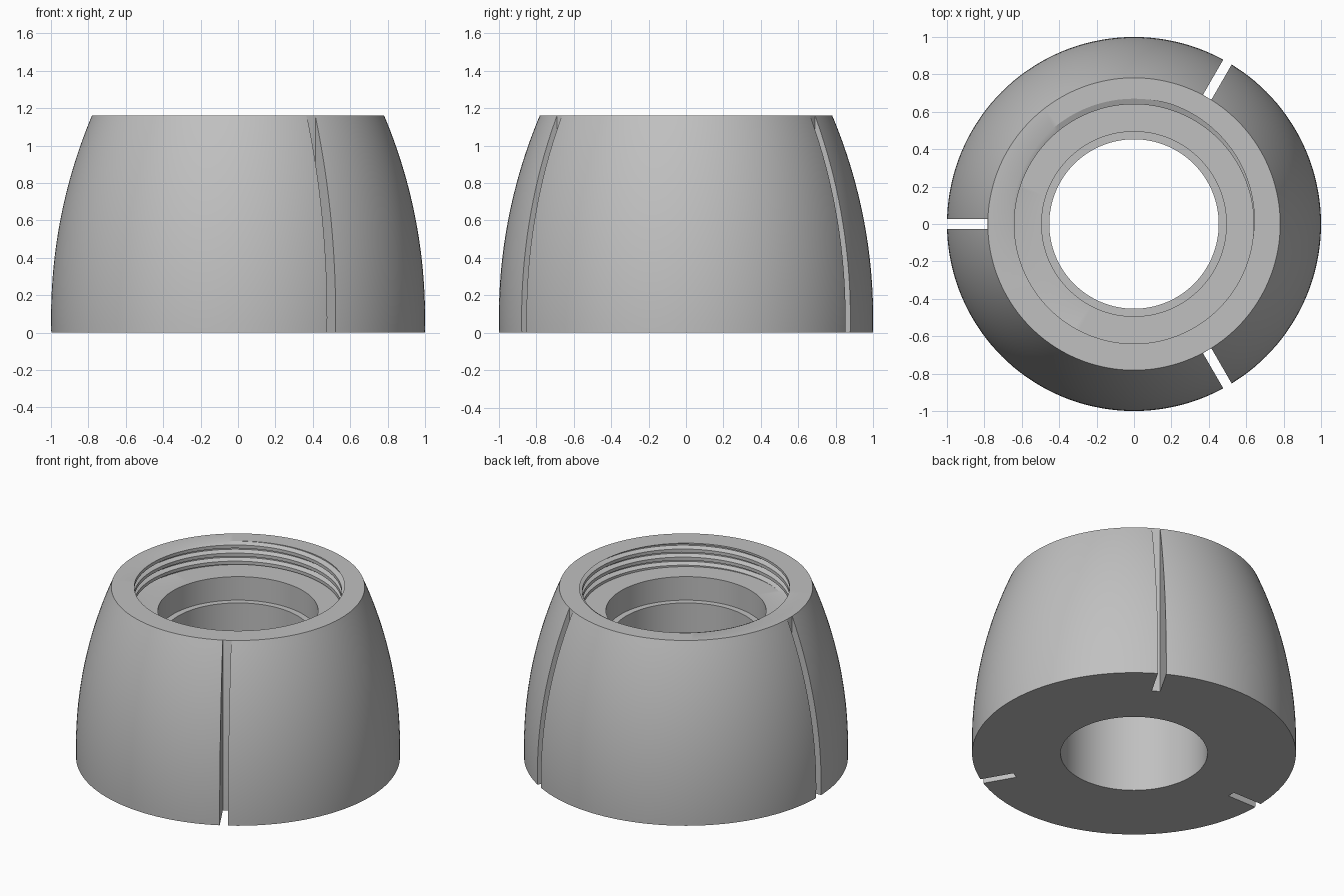
import bpy, bmesh, math
from mathutils import Matrix

cube = bpy.data.objects.get("Cube")
if cube:
    bpy.data.objects.remove(cube, do_unlink=True)

SEGMENTS = 144
HEIGHT = 1.16
LEDGE = 1.0            # floor of the threaded socket
PITCH = 0.055
START = HEIGHT + 1.42 * PITCH
TURNS = 8
# thread cross-section over one pitch: (phase, radius)
THREAD = [(0, 0.64), (0.4, 0.64), (0.62, 0.67), (0.78, 0.67), (1, 0.64)]
STEPS = len(THREAD) - 1

grey = bpy.data.materials.new("plain_grey")
grey.use_nodes = True
colour = (0.53, 0.53, 0.53, 1)
grey.diffuse_color = colour
grey.node_tree.nodes["Principled BSDF"].inputs["Base Color"].default_value = colour


def thread_radius(z, turn):
    phase = ((START - z) / PITCH + turn) % 1
    for (a, ra), (b, rb) in zip(THREAD, THREAD[1:]):
        if phase <= b:
            return ra + (rb - ra) * (phase - a) / (b - a)


def thread_point(row, turn):
    drop = row // STEPS + THREAD[row % STEPS][0]
    z = min(HEIGHT, max(LEDGE, START + PITCH * (turn - drop)))
    return thread_radius(z, turn), z


def barrel_radius(z):
    bend = 2.78
    return 1 - bend + math.sqrt(bend ** 2 - (z - 0.08) ** 2)


# Fixed profile rows before and after the helical thread rows
outside = [(0.453, 0)] + [(barrel_radius(HEIGHT * k / 28), HEIGHT * k / 28) for k in range(29)]
inside = [(0.494, LEDGE), (0.494, 0.84), (0.453, 0.84)]
rows = TURNS * STEPS
first, last = len(outside), len(outside) + rows

# Collar body: revolved profile with a helical thread in its socket
bm = bmesh.new()
columns = []
for i in range(SEGMENTS):
    turn = i / SEGMENTS
    angle = turn * math.tau
    profile = outside + [thread_point(r, turn) for r in range(rows)] + inside
    columns.append([bm.verts.new((r * math.cos(angle), r * math.sin(angle), z))
                    for r, z in profile])


def vert(i, j):
    if i == SEGMENTS:
        i = 0
        if first <= j < last:      # the helix climbs one pitch at the seam
            j = max(first, j - STEPS)
    return columns[i][j]


count = len(columns[0])
for i in range(SEGMENTS):
    for j in range(count):
        k = (j + 1) % count
        corners = [vert(i, j), vert(i + 1, j), vert(i + 1, k), vert(i, k)]
        corners = list(dict.fromkeys(corners))
        if len(corners) > 2 and not bm.faces.get(corners):
            bm.faces.new(corners)
bmesh.ops.remove_doubles(bm, verts=bm.verts, dist=0.00002)
loose = [v for v in bm.verts if not v.link_faces]
bmesh.ops.delete(bm, geom=loose, context='VERTS')
bmesh.ops.recalc_face_normals(bm, faces=bm.faces)
mesh = bpy.data.meshes.new("threaded_collar")
bm.to_mesh(mesh)
bm.free()
mesh.materials.append(grey)
collar = bpy.data.objects.new("threaded_collar", mesh)
bpy.context.collection.objects.link(collar)

# Three upright grip slots, cut through the outer wall
bm = bmesh.new()
for degrees in (60, 180, 300):
    place = (Matrix.Rotation(math.radians(degrees), 4, 'Z')
             @ Matrix.Translation((0.982, 0, HEIGHT / 2))
             @ Matrix.Diagonal((0.4, 0.052, 2, 1)))
    bmesh.ops.create_cube(bm, size=1, matrix=place)
cutter_mesh = bpy.data.meshes.new("slot_cutter")
bm.to_mesh(cutter_mesh)
bm.free()
cutter_mesh.materials.append(grey)
cutter = bpy.data.objects.new("slot_cutter", cutter_mesh)
cutter.hide_render = True
bpy.context.collection.objects.link(cutter)

cut = collar.modifiers.new("grip_slots", 'BOOLEAN')
cut.operation = 'DIFFERENCE'
cut.solver = 'EXACT'
cut.object = cutter
bpy.ops.object.select_all(action='DESELECT')
collar.select_set(True)
bpy.context.view_layer.objects.active = collar
bpy.ops.object.modifier_apply(modifier=cut.name)
bpy.data.objects.remove(cutter, do_unlink=True)
bpy.ops.object.shade_smooth_by_angle(angle=math.radians(25))
